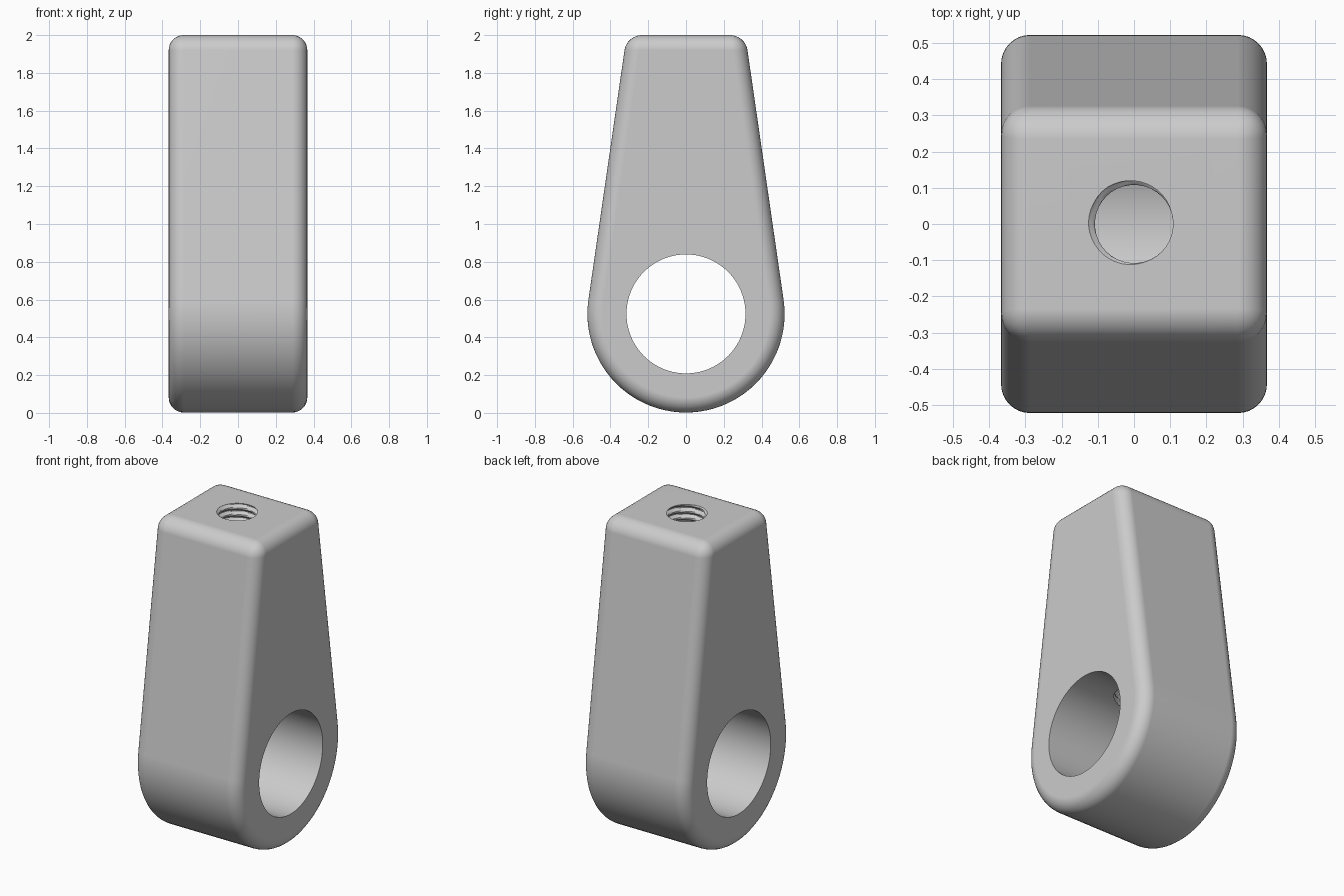
import bpy, bmesh
from math import sin, cos, pi, atan2

cube = bpy.data.objects.get("Cube")
if cube:
    bpy.data.objects.remove(cube, do_unlink=True)

HALF_W, R, CZ, BORE_R = 0.367, 0.522, 0.524, 0.315
TOP, TOP_HALF, FILLET = 2.0, 0.314, 0.08
SLOPE = 0.144                       # inward lean of the flanks
THREAD_R, DEPTH, PITCH = 0.108, 0.018, 0.042

grey = bpy.data.materials.new("satin grey")
grey.use_nodes = True
colour = (0.6, 0.6, 0.6, 1)
grey.diffuse_color = colour
grey.node_tree.nodes["Principled BSDF"].inputs["Base Color"].default_value = colour


def make_object(name, bm):
    bmesh.ops.recalc_face_normals(bm, faces=bm.faces)
    mesh = bpy.data.meshes.new(name)
    bm.to_mesh(mesh)
    bm.free()
    mesh.materials.append(grey)
    ob = bpy.data.objects.new(name, mesh)
    bpy.context.collection.objects.link(ob)
    return ob


def loft(name, rings):
    """Closed solid skinned through equal rings of points."""
    bm = bmesh.new()
    loops = [[bm.verts.new(p) for p in ring] for ring in rings]
    n = len(loops[0])
    for a, b in zip(loops, loops[1:]):
        for i in range(n):
            j = (i + 1) % n
            bm.faces.new((a[i], a[j], b[j], b[i]))
    bm.faces.new(loops[0])
    bm.faces.new(loops[-1])
    return make_object(name, bm)


# Tapered lug body: round lower end, straight leaning flanks, flat top
lean = atan2(SLOPE, 1)
steps = 48
start, sweep = lean, -(pi + 2 * lean)
profile = [(R * cos(start + sweep * i / steps), CZ + R * sin(start + sweep * i / steps))
           for i in range(steps + 1)]
profile += [(-TOP_HALF, TOP), (TOP_HALF, TOP)]
body = loft("lug_body", [[(x, y, z) for y, z in profile] for x in (-HALF_W, HALF_W)])

# Cross bore cutter
circle = [(BORE_R * cos(2 * pi * i / 80), CZ + BORE_R * sin(2 * pi * i / 80)) for i in range(80)]
bore = loft("bore_cutter", [[(x, y, z) for y, z in circle] for x in (-0.5, 0.5)])


# Threaded hole cutter: a tube whose radius swells along a helix
def thread_radius(angle, z):
    phase = (angle / (2 * pi) - 0.44 - (z - TOP) / PITCH) % 1
    ridge = max(0, 1 - abs(phase - 0.5) / 0.5)
    phase_gap = abs((phase + 0.5) % 1 - 0.5)
    return THREAD_R + DEPTH * min(1, max(0, 1.25 - phase_gap / 0.3)) * (ridge < 1)


def thread_ring(z, n=40):
    angles = [2 * pi * i / n for i in range(n)]
    return [(thread_radius(a, z) * cos(a), thread_radius(a, z) * sin(a), z) for a in angles]


low, high, per_turn = 0.7, TOP + 0.0203, 8
count = int((high - low) / PITCH * per_turn)
thread = loft("thread_cutter", [thread_ring(low + (high - low) * i / count)
                                for i in range(count + 1)])

# Rounded edges, then the two holes
bevel = body.modifiers.new("rounded_edges", 'BEVEL')
bevel.width, bevel.segments = FILLET, 8
bevel.limit_method, bevel.angle_limit = 'ANGLE', 0.6
bevel.use_clamp_overlap = False
for cutter in (bore, thread):
    cut = body.modifiers.new(cutter.name, 'BOOLEAN')
    cut.operation, cut.solver, cut.object = 'DIFFERENCE', 'EXACT', cutter
    cutter.hide_render = True

bpy.ops.object.select_all(action='DESELECT')
bpy.context.view_layer.objects.active = body
body.select_set(True)
for name in [m.name for m in body.modifiers]:
    bpy.ops.object.modifier_apply(modifier=name)
for cutter in (bore, thread):
    bpy.data.objects.remove(cutter, do_unlink=True)

# Smooth fillets beside flat sides
bpy.ops.object.shade_smooth_by_angle(angle=0.5)
weighted = body.modifiers.new("weighted_normals", 'WEIGHTED_NORMAL')
weighted.keep_sharp = True
